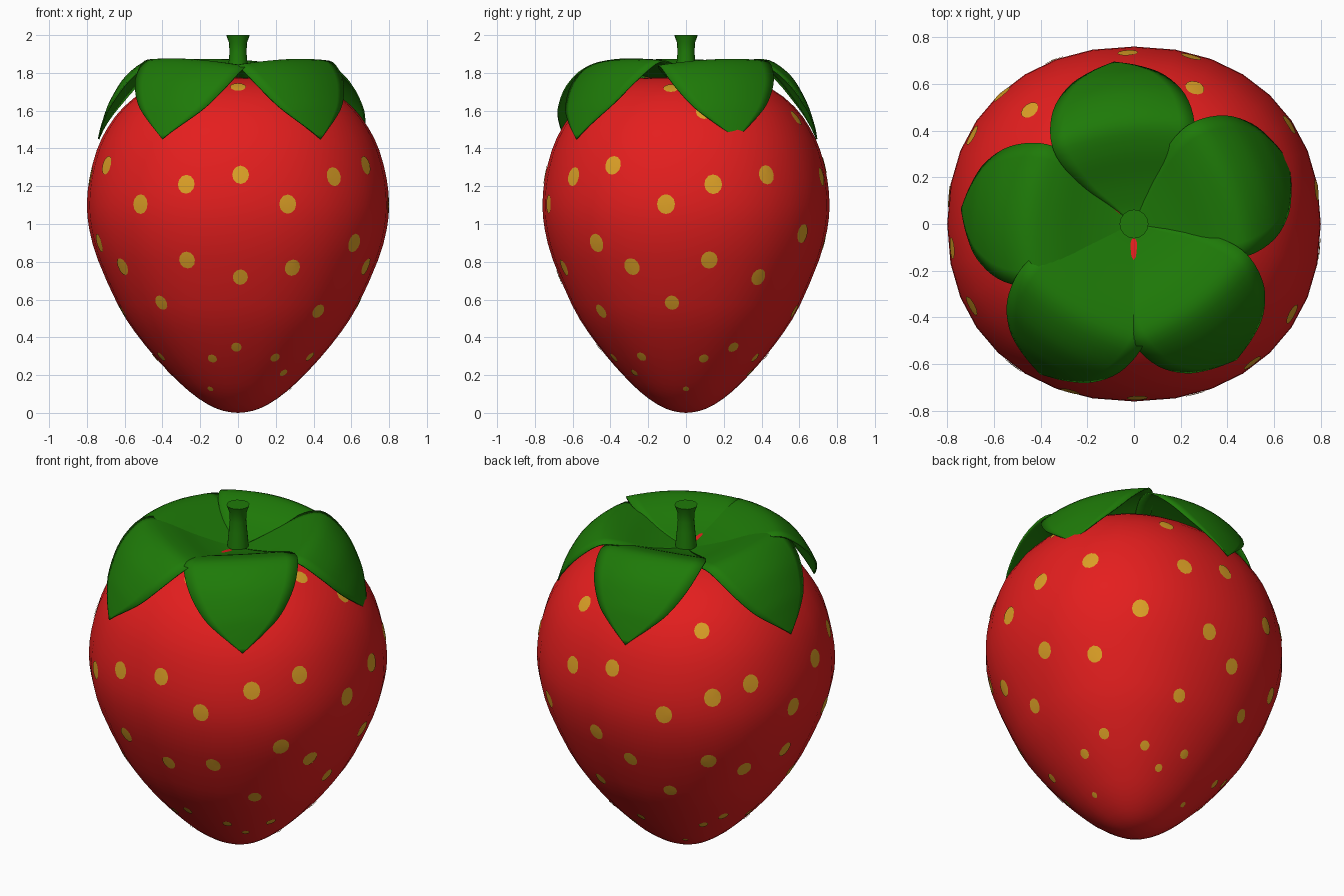
import bpy, bmesh, math
from mathutils import Vector
from mathutils.bvhtree import BVHTree

if "Cube" in bpy.data.objects:
    bpy.data.objects.remove(bpy.data.objects["Cube"])


def material(name, rgb):
    m = bpy.data.materials.new(name)
    lin = [((c / 255 + 0.055) / 1.055) ** 2.4 for c in rgb]
    m.diffuse_color = (*lin, 1)
    m.use_nodes = True
    m.node_tree.nodes["Principled BSDF"].inputs["Base Color"].default_value = m.diffuse_color
    return m


RED = material("berry red", (228, 30, 30))
GOLD = material("seed gold", (221, 160, 38))
GREEN = material("leaf green", (30, 122, 8))


def spline(pts, n):
    """Catmull-Rom through the points, n steps per span."""
    p = [Vector(q) for q in pts]
    p = [p[0] * 2 - p[1]] + p + [p[-1] * 2 - p[-2]]
    out = []
    for i in range(1, len(p) - 2):
        a, b, c, d = p[i - 1:i + 3]
        for k in range(n):
            t = k / n
            out.append(0.5 * (2 * b + (c - a) * t + (2 * a - 5 * b + 4 * c - d) * t * t
                              + (3 * b - a - 3 * c + d) * t ** 3))
    return out + [p[-2]]


def make(name, bm, mat, sharp=None):
    me = bpy.data.meshes.new(name)
    bm.to_mesh(me)
    ob = bpy.data.objects.new(name, me)
    bpy.context.collection.objects.link(ob)
    me.materials.append(mat)
    me.polygons.foreach_set("use_smooth", [True] * len(me.polygons))
    if sharp:
        bpy.context.view_layer.objects.active = ob
        ob.select_set(True)
        bpy.ops.object.shade_smooth_by_angle(angle=math.radians(sharp))
        ob.select_set(False)
    return ob


def lathe(profile, sides, sy=1.0, power=1.0):
    """Revolve (radius, z) pairs about z; power below 1 makes the section squarer."""
    def squarer(c):
        return math.copysign(abs(c) ** power, c) if abs(c) > 1e-6 else 0.0
    bm = bmesh.new()
    rings = []
    for r, z in profile:
        ring = []
        for k in range(sides):
            a = 2 * math.pi * k / sides
            ring.append(bm.verts.new((r * squarer(math.cos(a)), r * sy * squarer(math.sin(a)), z)))
        rings.append(ring)
    for lo, hi in zip(rings, rings[1:]):
        for k in range(sides):
            j = (k + 1) % sides
            bm.faces.new((lo[k], lo[j], hi[j], hi[k]))
    bmesh.ops.remove_doubles(bm, verts=bm.verts, dist=1e-5)
    bm.normal_update()
    return bm


# Berry body
body_profile = [(0, 0), (0.075, 0.01), (0.16, 0.045), (0.26, 0.115), (0.355, 0.205), (0.443, 0.3),
                (0.547, 0.43), (0.635, 0.57), (0.742, 0.81), (0.787, 0.97), (0.8, 1.1), (0.787, 1.24),
                (0.748, 1.39), (0.69, 1.51), (0.605, 1.62), (0.47, 1.72), (0.3, 1.77), (0.15, 1.77), (0, 1.74)]
body = lathe(spline(body_profile, 2), 32, 0.95, 0.92)
make("berry", body, RED)
tree = BVHTree.FromBMesh(body)

# Seeds: thin discs on the skin, (degrees from front, height), pattern repeated three times
pattern = [(1, 1.26), (39, 1.25), (59, 1.31), (82, 1.105), (101, 1.21),
           (1, 0.72), (42, 0.54), (51, 0.9), (66, 0.775), (83, 0.585), (100, 0.81),
           (-1, 0.35), (26, 0.295), (40, 0.215), (57, 0.3), (90, 0.13), (103, 0.29)]
spots = [(a + off, z) for off in (0, 123, 239) for a, z in pattern]
spots += [(19, 1.105), (144, 0.95), (261, 1.05), (23, 0.77), (262, 0.77),
          (0, 1.725), (80, 1.72), (99, 1.59), (157, 1.56), (221, 1.55)]
seeds = bmesh.new()
for deg, z in spots:
    a = math.radians(deg)
    out = Vector((math.sin(a), -0.95 * math.cos(a), 0)).normalized()
    p, n, _, _ = tree.ray_cast(out * 3 + Vector((0, 0, z)), -out)
    if p is None:
        continue
    size = 0.042 if z > 1.5 else 0.06 * max(0.25, math.hypot(p.x, p.y))
    u = Vector((0, 0, 1)).cross(n).normalized()
    t = n.cross(u)
    mid = seeds.verts.new(p + n * 0.005)
    ring = []
    for k in range(12):
        b = 2 * math.pi * k / 12
        q, qn, _, _ = tree.find_nearest(p + u * size * math.cos(b) + t * size * 1.1 * math.sin(b))
        ring.append(seeds.verts.new(q + qn * 0.004))
    for k in range(12):
        seeds.faces.new((mid, ring[k], ring[(k + 1) % 12]))
make("seeds", seeds, GOLD)

# Leaves: (distance from stem, height, half width) along the midrib
midrib = spline([(0.02, 1.75, 0.02), (0.09, 1.765, 0.085), (0.2, 1.80, 0.19), (0.34, 1.855, 0.28),
                 (0.46, 1.868, 0.31), (0.58, 1.785, 0.285), (0.66, 1.66, 0.21), (0.70, 1.555, 0.115),
                 (0.73, 1.45, 0)], 4)
COLS = 10
for i, (deg, reach, tilt) in enumerate([(22, 0.98, 0.04), (97, 0.96, 0.04), (175, 1.02, 0.04),
                                        (238, 1.04, -0.06), (307, 1.0, 0.04)]):
    ca, sa = math.cos(math.radians(deg)), math.sin(math.radians(deg))
    bm = bmesh.new()
    rows = []
    for r, z, w in midrib:
        row = []
        curl = 0.1 + 0.9 * (r / 0.73) ** 4
        for k in range(COLS + 1):
            v = max(w, 0) * (2 * k / COLS - 1)
            d = r * reach - 0.4 * v * v
            row.append(bm.verts.new((d * ca - v * sa, d * sa + v * ca, z - curl * v * v + tilt * v)))
        rows.append(row)
    for lo, hi in zip(rows, rows[1:]):
        for k in range(COLS):
            bm.faces.new((lo[k], hi[k], hi[k + 1], lo[k + 1]))
    bmesh.ops.remove_doubles(bm, verts=bm.verts, dist=1e-5)
    leaf = make(f"leaf_{i + 1}", bm, GREEN, 50)
    mod = leaf.modifiers.new("thickness", 'SOLIDIFY')
    mod.thickness = 0.008

# Stem with a flared cut end
stem = lathe([(0, 1.70), (0.06, 1.74), (0.056, 1.79), (0.05, 1.85), (0.045, 1.91), (0.048, 1.96),
              (0.062, 2.0), (0, 2.0)], 16)
make("stem", stem, GREEN, 40)
